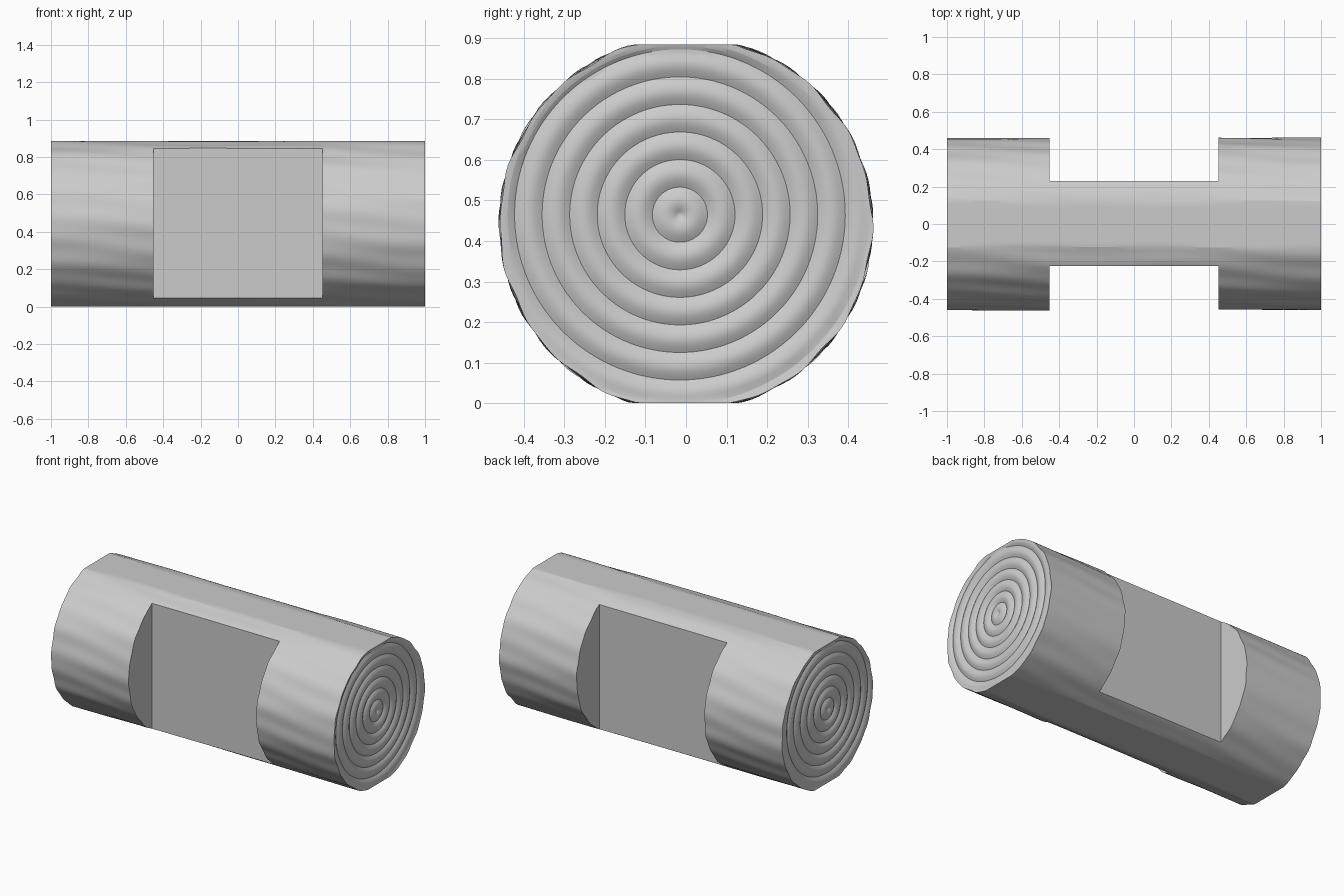
import bpy, bmesh
from math import sin, cos, pi, radians
from mathutils import Vector

if "Cube" in bpy.data.objects:
    bpy.data.objects.remove(bpy.data.objects["Cube"], do_unlink=True)

RADIUS, HEIGHT, SIDES = 0.459, 0.885, 160
RING, STEPS, DEPTH = 0.068, 8, 0.012
STATIONS = 40
PITH = Vector((0, -0.015, 0.465))

wood = bpy.data.materials.new("plain grey wood")
wood.use_nodes = True
grey = (0.6, 0.6, 0.6, 1)
wood.diffuse_color = grey
wood.node_tree.nodes["Principled BSDF"].inputs["Base Color"].default_value = grey


def bark_point(x, a):
    """Point on the gently rippled bark, planed flat above and below."""
    r = RADIUS + 0.002 * sin(13 * a + 2 * x) + 0.002 * sin(22 * a - 3 * x + sin(5 * x))
    z = HEIGHT / 2 + r * sin(a)
    return Vector((x, r * cos(a), min(max(z, 0), HEIGHT)))


def bridge(bm, a, b):
    for i in range(SIDES):
        j = (i + 1) % SIDES
        bm.faces.new((a[i], a[j], b[j], b[i]))


def end_rings(bm, rim, side):
    """Scalloped growth rings from the rim in to the pith."""
    outer = rim
    for k in range(7 * STEPS - 1, 0, -1):
        r = k * RING / STEPS
        loop = []
        for v in rim:
            out = v.co - PITH
            out.x = 0
            p = PITH + out * min(1, r / out.length)
            fade = min(1, max(0, (out.length - r) / 0.03))
            p.x = side * (1 - DEPTH * fade * (1 - abs(sin(pi * r / RING))))
            loop.append(bm.verts.new(p))
        bridge(bm, outer, loop)
        outer = loop
    centre = bm.verts.new((side * (1 - DEPTH), PITH.y, PITH.z))
    for i in range(SIDES):
        bm.faces.new((outer[i], outer[(i + 1) % SIDES], centre))


# Log body with bark and ringed ends
bm = bmesh.new()
loops = []
for s in range(STATIONS + 1):
    x = -1 + 2 * s / STATIONS
    loops.append([bm.verts.new(bark_point(x, 2 * pi * i / SIDES)) for i in range(SIDES)])
for a, b in zip(loops, loops[1:]):
    bridge(bm, a, b)
end_rings(bm, loops[0], -1)
end_rings(bm, loops[-1], 1)
bmesh.ops.remove_doubles(bm, verts=bm.verts, dist=0.00001)
bmesh.ops.recalc_face_normals(bm, faces=bm.faces)
mesh = bpy.data.meshes.new("notched_log")
bm.to_mesh(mesh)
bm.free()
log = bpy.data.objects.new("notched_log", mesh)
bpy.context.collection.objects.link(log)
mesh.materials.append(wood)

# Square notches cut into the front and back
for name, y in (("front_notch", -0.525), ("back_notch", 0.53)):
    bpy.ops.mesh.primitive_cube_add(size=1, location=(0, y, HEIGHT / 2))
    cutter = bpy.context.object
    cutter.name = name
    cutter.scale = (0.903, 0.6, 2)
    cutter.hide_render = True
    cutter.data.materials.append(wood)
    bpy.context.view_layer.update()
    cut = log.modifiers.new(name, "BOOLEAN")
    cut.operation = "DIFFERENCE"
    cut.solver = "EXACT"
    cut.object = cutter
    bpy.context.view_layer.objects.active = log
    bpy.ops.object.modifier_apply(modifier=name)
    bpy.data.objects.remove(cutter, do_unlink=True)

# Smooth bark, crisp cuts
bpy.ops.object.select_all(action="DESELECT")
log.select_set(True)
bpy.context.view_layer.objects.active = log
bpy.ops.object.shade_smooth_by_angle(angle=radians(14))
